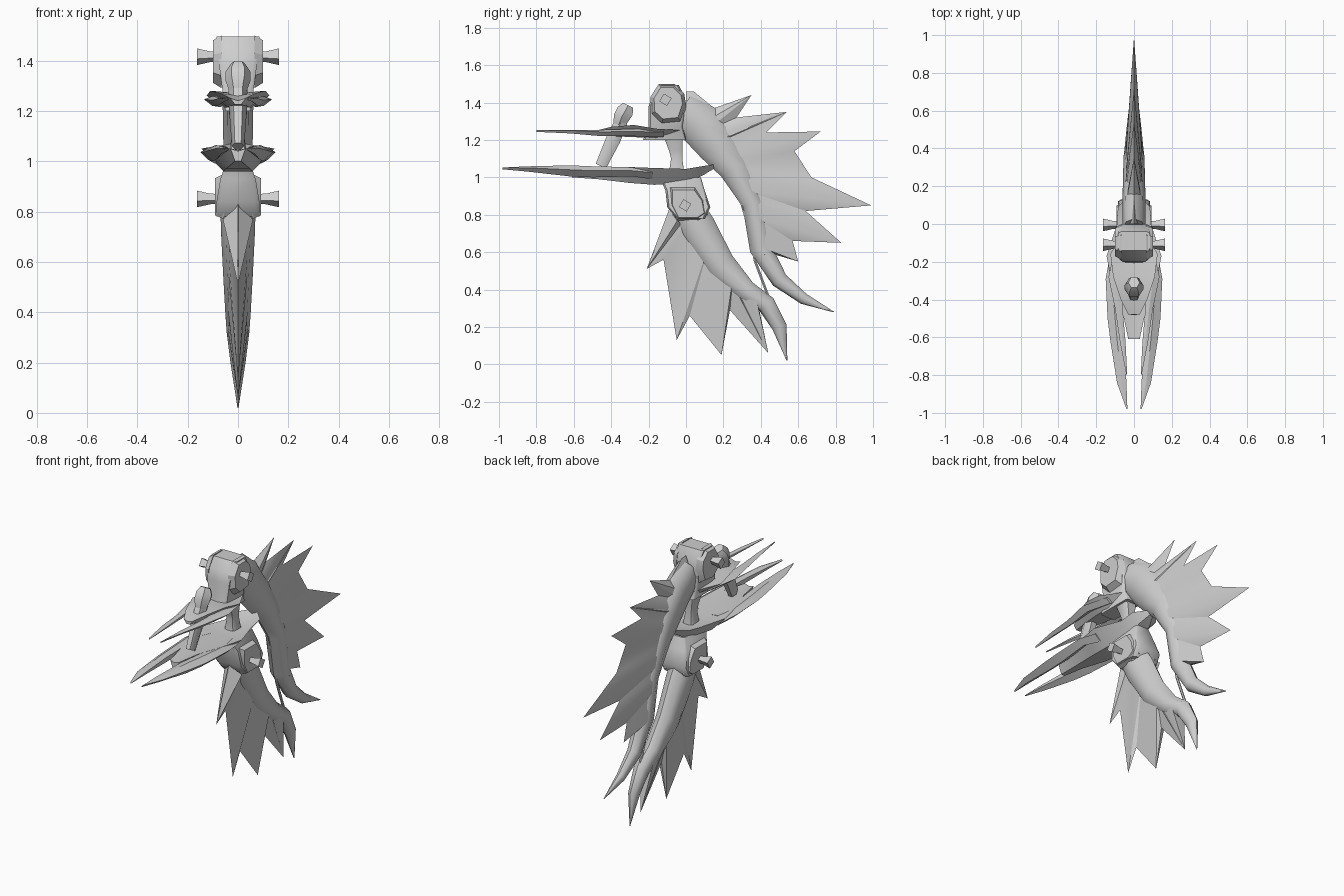
import bpy, bmesh, math
from mathutils import Vector

if "Cube" in bpy.data.objects:
    bpy.data.objects.remove(bpy.data.objects["Cube"])

grey = bpy.data.materials.new("pale_grey")
grey.diffuse_color = (0.62, 0.62, 0.62, 1)
grey.use_nodes = True
grey.node_tree.nodes["Principled BSDF"].inputs["Base Color"].default_value = grey.diffuse_color


def make(name, verts, faces, angle=40):
    me = bpy.data.meshes.new(name)
    me.from_pydata([tuple(v) for v in verts], [], faces)
    bm = bmesh.new()
    bm.from_mesh(me)
    bmesh.ops.remove_doubles(bm, verts=bm.verts, dist=1e-5)
    bmesh.ops.recalc_face_normals(bm, faces=bm.faces)
    bm.to_mesh(me)
    bm.free()
    ob = bpy.data.objects.new(name, me)
    bpy.context.collection.objects.link(ob)
    me.materials.append(grey)
    bpy.ops.object.select_all(action='DESELECT')
    ob.select_set(True)
    bpy.context.view_layer.objects.active = ob
    bpy.ops.object.shade_smooth_by_angle(angle=math.radians(angle))
    return ob


def loft(name, rings, angle=40):
    """Skin a list of equal-length rings and cap both ends."""
    n = len(rings[0])
    verts = [v for r in rings for v in r]
    faces = [(i * n + j, i * n + (j + 1) % n, (i + 1) * n + (j + 1) % n, (i + 1) * n + j)
             for i in range(len(rings) - 1) for j in range(n)]
    faces += [tuple(range(n)), tuple(range(len(verts) - n, len(verts)))]
    return make(name, verts, faces, angle)


def tube(name, path, sides=8, angle=50):
    """Tapered tube in the x = 0 plane; path rows are y, z, in-plane radius, half width."""
    rings = []
    for i, (y, z, r, w) in enumerate(path):
        a, b = path[max(i - 1, 0)], path[min(i + 1, len(path) - 1)]
        d = Vector((b[0] - a[0], b[1] - a[1])).normalized()
        rings.append([(w * math.cos(t), y - d.y * r * math.sin(t), z + d.x * r * math.sin(t))
                      for t in (2 * math.pi * k / sides for k in range(sides))])
    return loft(name, rings, angle)


def fin(name, path, t0, t1, edge, w):
    """Jagged wedge: thick along the limb, sharp at the outer edge."""
    verts, n = [], len(edge)
    for i, (y, z) in enumerate(edge):
        t = t0 + (t1 - t0) * i / (n - 1)
        k = min(int(t), len(path) - 2)
        by, bz = (path[k][c] + (path[k + 1][c] - path[k][c]) * (t - k) for c in (0, 1))
        verts += [(-w, by, bz), (w, by, bz), (0, y, z)]
    faces = []
    for i in range(n - 1):
        a, b = 3 * i, 3 * i + 3
        faces += [(a, b, b + 2), (a, b + 2, a + 2), (a + 1, a + 2, b + 2), (a + 1, b + 2, b + 1),
                  (a, a + 1, b + 1, b)]
    faces += [(0, 2, 1), (3 * n - 3, 3 * n - 2, 3 * n - 1)]
    return make(name, verts, faces, 25)


def spike(name, a, b, tip, w):
    """Short three-dimensional thorn with base a-b and a sharp tip."""
    m = ((a[0] + b[0]) / 2, (a[1] + b[1]) / 2)
    make(name, [(0, *a), (w, *m), (0, *b), (-w, *m), (0, *tip)],
         [(0, 1, 4), (1, 2, 4), (2, 3, 4), (3, 0, 4), (0, 3, 2, 1)], 20)


def prism(name, outline, x0, x1, s=1.0):
    """Side-profile slab from x0 to x1; the second side may be scaled."""
    cy = sum(p[0] for p in outline) / len(outline)
    cz = sum(p[1] for p in outline) / len(outline)
    return loft(name, [[(x0, y, z) for y, z in outline],
                       [(x1, cy + (y - cy) * s, cz + (z - cz) * s) for y, z in outline]], 30)


# Upper limb with its jagged fin
upper = [(-0.03, 1.36, .10, .06), (0.08, 1.28, .12, .062), (0.17, 1.17, .11, .06), (0.26, 1.05, .085, .058),
         (0.36, 0.86, .06, .055), (0.40, 0.62, .06, .05), (0.50, 0.45, .045, .04),
         (0.63, 0.35, .03, .025), (0.79, 0.28, .002, .002)]
tube("upper_limb", upper)
fin("upper_fin", upper, 0.3, 5.3,
    [(0.0, 1.46), (0.04, 1.46), (0.15, 1.37), (0.35, 1.44), (0.27, 1.32), (0.54, 1.35), (0.43, 1.24),
     (0.72, 1.245), (0.58, 1.14), (0.67, 1.0), (0.99, 0.85), (0.64, 0.82), (0.83, 0.65),
     (0.57, 0.66), (0.60, 0.55), (0.43, 0.60)], .048)
spike("upper_thorn_a", (0.2, 1.27), (0.24, 1.16), (0.54, 1.35), .045)
spike("upper_thorn_b", (0.48, 0.85), (0.44, 0.68), (0.83, 0.65), .035)

# Lower limb with its jagged fin
lower = [(0.0, 0.84, .09, .07), (0.06, 0.73, .10, .068), (0.18, 0.53, .085, .058), (0.32, 0.39, .06, .05),
         (0.43, 0.32, .05, .045), (0.50, 0.20, .04, .03), (0.54, 0.02, .002, .002)]
tube("lower_limb", lower)
fin("lower_fin", lower, 0, 4,
    [(-0.09, 0.83), (-0.21, 0.51), (-0.12, 0.56), (-0.05, 0.13), (0.02, 0.26), (0.19, 0.05),
     (0.235, 0.29), (0.44, 0.06), (0.39, 0.30)], .045)
spike("lower_thorn_a", (-0.09, 0.82), (0.0, 0.72), (-0.21, 0.51), .06)
spike("lower_thorn_b", (0.2, 0.45), (0.33, 0.36), (0.44, 0.06), .04)

# Cord between the limb ends
tube("cord", [(0.26, 0.98, .006, .006), (0.33, 0.75, .008, .008), (0.37, 0.55, .008, .008),
              (0.46, 0.31, .008, .008)], 6)

# Upper head: tapered block with a rounded top, flowing into the upper deck
def box_rings(rows):
    return [[(-w, y0, z), (-w * .8, y0 - .01, z), (w * .8, y0 - .01, z), (w, y0, z),
             (w, y1, z), (w * .8, y1 + .01, z), (-w * .8, y1 + .01, z), (-w, y1, z)] for z, y0, y1, w in rows]

loft("upper_head", box_rings([(1.20, -.22, -.01, .05), (1.27, -.19, -.03, .06), (1.38, -.19, -.01, .075),
                              (1.44, -.17, -.02, .08), (1.495, -.13, -.05, .085)]), 50)
loft("lower_hub", box_rings([(0.78, -.04, .09, .085), (0.84, -.09, .12, .085), (0.93, -.10, .09, .07),
                             (1.0, -.13, .07, .045)]), 50)

# Grip between the two decks
loft("grip", box_rings([(1.03, -.08, -.02, .035), (1.10, -.07, -.03, .025), (1.14, -.08, -.03, .028),
                        (1.22, -.11, -.03, .04)]), 50)

# Forward strut with its knob
tube("strut", [(-.455, 1.06, .035, .025), (-.39, 1.20, .045, .035), (-.345, 1.30, .04, .038)], 6)
tube("strut_knob", [(-.36, 1.28, .035, .035), (-.345, 1.32, .05, .05), (-.325, 1.355, .052, .05),
                    (-.31, 1.385, .035, .03)], 6, 30)

# Keeled decks; rows are y, half width, top z at rim, keel z
def deck(name, rows):
    loft(name, [[(-w, y, zt), (0, y, zt - .01), (w, y, zt), (w * .4, y, zk), (-w * .4, y, zk)]
                for y, w, zt, zk in rows], 30)

deck("lower_deck", [(.155, .02, 1.07, 1.05), (.09, .085, 1.06, 1.01), (.0, .09, 1.045, .97), (-.17, .145, 1.05, .96),
                    (-.30, .12, 1.055, .97), (-.47, .06, 1.055, .99), (-.61, .03, 1.05, 1.0)])
deck("upper_deck", [(.0, .04, 1.25, 1.21), (-.16, .125, 1.26, 1.21), (-.28, .11, 1.28, 1.215),
                    (-.40, .07, 1.27, 1.22), (-.48, .03, 1.25, 1.225)])

# Mirrored parts: blade prongs, pivot pins, side plates
# prong rows: y, inner x, outer x, bottom z, top z
prongs = {
    "lower_prong": [(-.18, .05, .13, .99, 1.045), (-.29, .085, .15, 1.005, 1.05), (-.5, .06, .14, 1.0, 1.055),
                    (-.62, .052, .125, 1.005, 1.06), (-.84, .04, .09, 1.03, 1.055), (-.98, .035, .04, 1.043, 1.046)],
    "upper_prong": [(-.12, .04, .10, 1.215, 1.25), (-.28, .07, .135, 1.22, 1.255), (-.45, .06, .10, 1.22, 1.25),
                    (-.62, .045, .075, 1.235, 1.25), (-.80, .036, .04, 1.243, 1.246)]}
ring_top = [(-.145, 1.50), (-.06, 1.50), (-.01, 1.45), (0, 1.39), (-.03, 1.30), (-.13, 1.29), (-.185, 1.34), (-.19, 1.43)]
ring_low = [(-.09, .95), (.05, .95), (.10, .88), (.115, .80), (.07, .77), (-.05, .77), (-.09, .85)]
for s, side in ((1, "right"), (-1, "left")):
    for nm, rows in prongs.items():
        loft(nm + "_" + side, [[(s * a, y, z1), (s * (a + b) / 2, y, z1 + .004), (s * b, y, (z0 + z1) / 2 + .008),
                                (s * (a + b) / 2, y, z0), (s * a, y, (z0 + z1) / 2)]
                               for y, a, b, z0, z1 in rows], 25)
    prism("upper_side_plate_" + side, ring_top, s * .065, s * .10, .8)
    prism("lower_side_plate_" + side, ring_low, s * .055, s * .092, .82)
    for nm, y, z in (("upper_pin_", -.11, 1.415), ("lower_pin_", -.005, .85)):
        loft(nm + side, [[(s * x, y + r * c, z + r * d) for c, d in ((1, .25), (-.25, 1), (-1, -.25), (.25, -1))]
                         for x, r in ((.07, .02), (.11, .021), (.163, .033))], 30)
